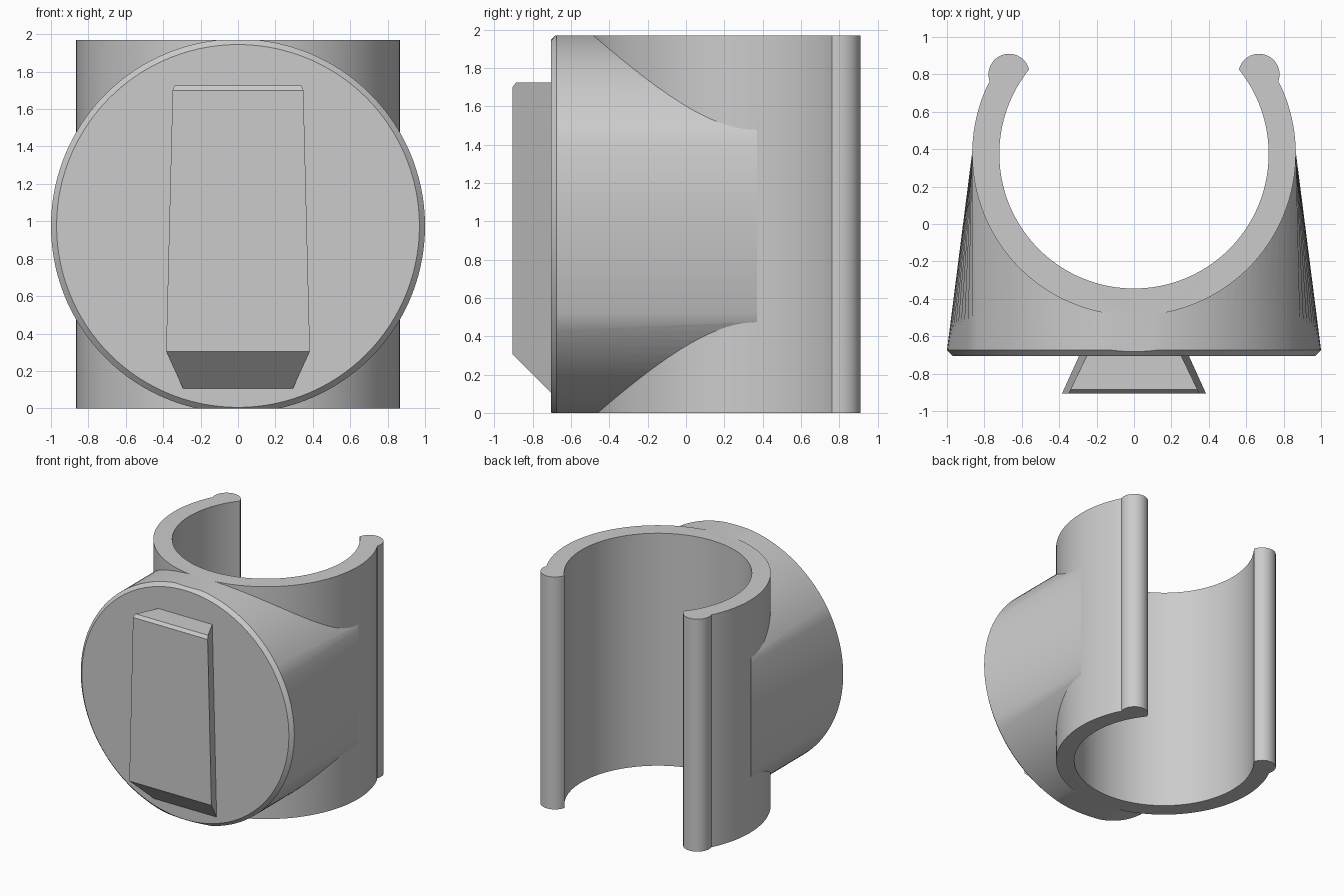
import bpy, bmesh
from math import sin, cos, radians, atan2, pi

if "Cube" in bpy.data.objects:
    bpy.data.objects.remove(bpy.data.objects["Cube"], do_unlink=True)

HEIGHT = 1.968                 # collar height
AXIS_Y = 0.375                 # collar axis
OUTER, INNER = 0.865, 0.72     # collar radii
DISC_Z = 0.975                 # centre height of the round face
BEAD_X, BEAD_Y, BEAD_R = 0.668, 0.80, 0.11

grey = bpy.data.materials.new("plain grey")
grey.use_nodes = True
colour = (0.6, 0.6, 0.6, 1)
grey.diffuse_color = colour
grey.node_tree.nodes["Principled BSDF"].inputs["Base Color"].default_value = colour


def loft(name, sections):
    """Solid skinned through closed sections that share a point count."""
    bm = bmesh.new()
    rings = [[bm.verts.new(p) for p in s] for s in sections]
    n = len(rings[0])
    for a, b in zip(rings, rings[1:]):
        for i in range(n):
            j = (i + 1) % n
            bm.faces.new((a[i], a[j], b[j], b[i]))
    bm.faces.new(rings[0])
    bm.faces.new(rings[-1])
    bmesh.ops.recalc_face_normals(bm, faces=bm.faces)
    mesh = bpy.data.meshes.new(name)
    bm.to_mesh(mesh)
    bm.free()
    mesh.materials.append(grey)
    obj = bpy.data.objects.new(name, mesh)
    bpy.context.collection.objects.link(obj)
    return obj


def prism(name, outline, low, high):
    return loft(name, [[(x, y, z) for x, y in outline] for z in (low, high)])


def arc(cx, cy, r, start, end, n):
    angles = [radians(start + (end - start) * i / n) for i in range(n + 1)]
    return [(cx + r * cos(a), cy + r * sin(a)) for a in angles]


def combine(obj, tool, operation):
    """Apply a boolean and discard the tool."""
    mod = obj.modifiers.new("combine", "BOOLEAN")
    mod.operation, mod.object, mod.solver = operation, tool, "EXACT"
    tool.hide_render = True
    bpy.ops.object.select_all(action="DESELECT")
    bpy.context.view_layer.objects.active = obj
    obj.select_set(True)
    bpy.ops.object.modifier_apply(modifier=mod.name)
    bpy.data.objects.remove(tool, do_unlink=True)


# Open collar with a rounded bead along each lip
bead = arc(BEAD_X, BEAD_Y, BEAD_R, 190, -20, 28)
lip = atan2(bead[-1][1] - AXIS_Y, bead[-1][0]) * 180 / pi
shell = arc(0, AXIS_Y, OUTER, lip, -180 - lip, 110)[1:-1]
outline = bead + shell + [(-x, y) for x, y in reversed(bead)]
body = prism("clip_body", outline, -0.1, HEIGHT + 0.1)


# Round face whose sides flatten as they run back into the collar
def disc(r, y, limit):
    pts = arc(0, DISC_Z, r, 0, 357, 119)
    return [(max(-limit, min(limit, x)), y, z) for x, z in pts]


combine(body, loft("boss", [disc(0.97, -0.705, 2), disc(1, -0.675, 2),
                            disc(1, 0.37, 0.867)]), "UNION")

# Bore, then trim both ends flat
bore = prism("bore", arc(0, AXIS_Y, INNER, 0, 357.5, 143), -0.5, HEIGHT + 0.5)
combine(body, bore, "DIFFERENCE")
square = [(-2, -2), (2, -2), (2, 2), (-2, 2)]
combine(body, prism("trim", square, 0, HEIGHT), "INTERSECT")
bpy.ops.object.shade_smooth_by_angle(angle=radians(25))

# Tapered dovetail block with undercut sides
side = [(-0.905, 0.305), (-0.905, 1.7), (-0.885, 1.725), (-0.7, 1.725), (-0.7, 0.1)]


def half_width(y, z):
    return 0.392 - 0.025 * z - 0.48 * (y + 0.905)


loft("dovetail_block", [[(s * half_width(y, z), y, z) for y, z in side]
                        for s in (-1, 1)])
